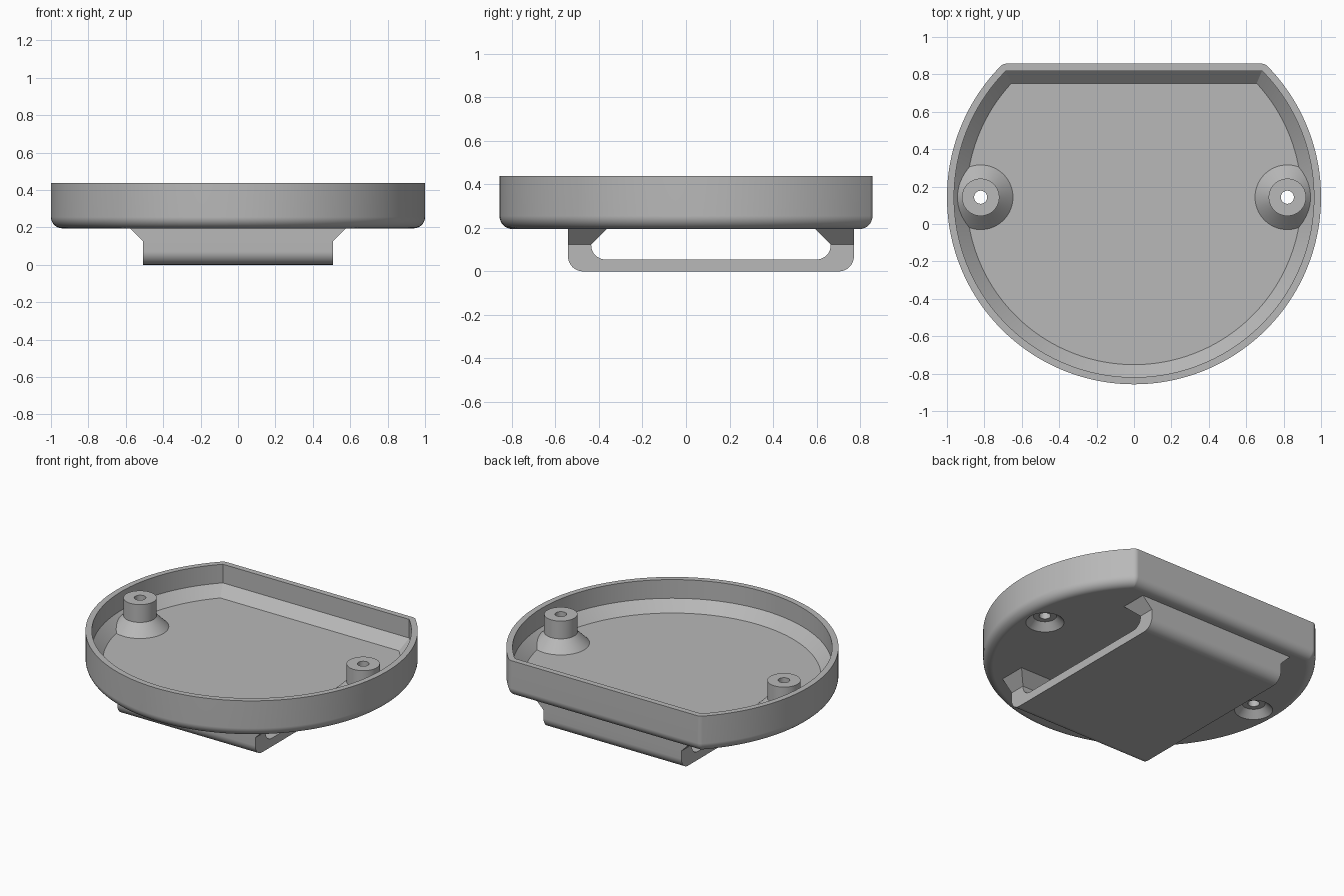
import bpy, bmesh
from math import sin, cos, pi, atan2, sqrt
from mathutils import Vector

if "Cube" in bpy.data.objects:
    bpy.data.objects.remove(bpy.data.objects["Cube"])

grey = bpy.data.materials.new("plain grey")
grey.use_nodes = True
colour = (0.48, 0.48, 0.48, 1)
grey.diffuse_color = colour
grey.node_tree.nodes["Principled BSDF"].inputs["Base Color"].default_value = colour

RIM_Z, BASE_Z, FLOOR_Z = 0.438, 0.195, 0.247
CENTRE_Y, FLAT = 0.143, 0.714       # centre of the round wall, distance to the flat wall
BOSS_X = 0.82


def make_object(name, bm):
    bmesh.ops.recalc_face_normals(bm, faces=bm.faces[:])
    mesh = bpy.data.meshes.new(name)
    bm.to_mesh(mesh)
    bm.free()
    mesh.materials.append(grey)
    obj = bpy.data.objects.new(name, mesh)
    bpy.context.collection.objects.link(obj)
    return obj


def select(obj):
    bpy.ops.object.select_all(action='DESELECT')
    obj.select_set(True)
    bpy.context.view_layer.objects.active = obj


def smooth(obj):
    select(obj)
    bpy.ops.object.shade_smooth_by_angle(angle=pi / 6)
    mod = obj.modifiers.new("even shading", 'WEIGHTED_NORMAL')
    mod.keep_sharp = True


def arc(cx, cy, r, start, end, steps):
    return [(cx + r * cos(start + (end - start) * i / steps),
             cy + r * sin(start + (end - start) * i / steps)) for i in range(steps + 1)]


def bridge(bm, rings, closed=False):
    pairs = list(zip(rings, rings[1:])) + ([(rings[-1], rings[0])] if closed else [])
    for a, b in pairs:
        n = len(a)
        for i in range(n):
            bm.faces.new((a[i], a[(i + 1) % n], b[(i + 1) % n], b[i]))


def lathe(name, profile, x, closed, segments=64):
    """Spin (radius, z) points about an upright axis."""
    bm = bmesh.new()
    rings = [[bm.verts.new((x + px, CENTRE_Y + py, z))
              for px, py in arc(0, 0, r, 0, 2 * pi, segments)[:-1]] for r, z in profile]
    bridge(bm, rings, closed)
    if not closed:
        bm.faces.new(rings[0])
        bm.faces.new(rings[-1])
    return make_object(name, bm)


def outline(inset):
    """Circle cut by a straight back, with rounded corners."""
    radius, flat, fillet = 1 - inset, FLAT - inset, max(0.04 - inset, 0.001)
    cy = flat - fillet
    cx = sqrt((radius - fillet) ** 2 - cy ** 2)
    turn = atan2(cy, cx)
    return (arc(-cx, cy, fillet, pi / 2, pi - turn, 6)
            + arc(0, 0, radius, pi - turn, 2 * pi + turn, 144)[1:-1]
            + arc(cx, cy, fillet, turn, pi / 2, 6))


# Tray: wall section swept round the outline
edge = 0.06
section = [(edge - dx, z) for dx, z in arc(0, BASE_Z + edge, edge, -pi / 2, 0, 8)]
section += [(0, RIM_Z), (0.038, RIM_Z), (0.038, 0.314), (0.105, FLOOR_Z)]
bm = bmesh.new()
rings = [[bm.verts.new((x, y + CENTRE_Y, z)) for x, y in outline(inset)] for inset, z in section]
bridge(bm, rings)
bm.faces.new(rings[0])
bm.faces.new(rings[-1])
tray = make_object("tray", bm)

for side, name in ((1, "left"), (-1, "right")):
    # Countersunk screw hole through the floor
    cutter = lathe("screw_hole_cutter",
                   [(0.122, 0.188), (0.07, 0.24), (0.035, 0.24), (0.035, 0.3)], side * BOSS_X, False)
    cutter.hide_render = True
    mod = tray.modifiers.new("screw hole", 'BOOLEAN')
    mod.operation, mod.solver, mod.object = 'DIFFERENCE', 'EXACT', cutter
    select(tray)
    bpy.ops.object.modifier_apply(modifier=mod.name)
    bpy.data.objects.remove(cutter)
    # Hollow screw post with a cone foot
    post = lathe(name + "_screw_post",
                 [(0.035, RIM_Z), (0.1, RIM_Z), (0.1, 0.32), (0.175, 0.245), (0.035, 0.245)],
                 side * BOSS_X, True)
    smooth(post)
smooth(tray)

# Strap loop: U profile pulled along x, with feet that spread under the tray
front, back, wall, leg_z, half = -0.5425, 0.772, 0.107, 0.124, 0.507
r = 0.07
profile = [(front, leg_z)] + arc(front + r, r, r, pi, 1.5 * pi, 8)
profile += arc(back - r, r, r, 1.5 * pi, 2 * pi, 8) + [(back, leg_z)]
inner_r, slot_z = 0.065, 0.055
inner = [(back - wall, leg_z)]
inner += arc(back - wall - inner_r, slot_z + inner_r, inner_r, 0, -pi / 2, 8)
inner += arc(front + wall + inner_r, slot_z + inner_r, inner_r, -pi / 2, -pi, 8)
inner += [(front + wall, leg_z)]
bm = bmesh.new()
face = bm.faces.new([bm.verts.new((-half, y, z)) for y, z in profile + inner])
moved = bmesh.ops.extrude_face_region(bm, geom=[face])["geom"]
bmesh.ops.translate(bm, vec=(2 * half, 0, 0),
                    verts=[v for v in moved if isinstance(v, bmesh.types.BMVert)])
bmesh.ops.recalc_face_normals(bm, faces=bm.faces[:])
tops = [f for f in bm.faces if all(abs(v.co.z - leg_z) < 1e-4 for v in f.verts)]
middle = (front + back) / 2
spread = 0.072
for foot in bmesh.ops.extrude_discrete_faces(bm, faces=tops)["faces"]:
    for v in foot.verts:
        inside = abs(v.co.y - middle) < (back - front) / 2 - wall / 2
        toward = (-1 if v.co.y > middle else 1) if inside else 0
        v.co += Vector((spread if v.co.x > 0 else -spread, toward * spread, spread))
smooth(make_object("strap_loop", bm))
